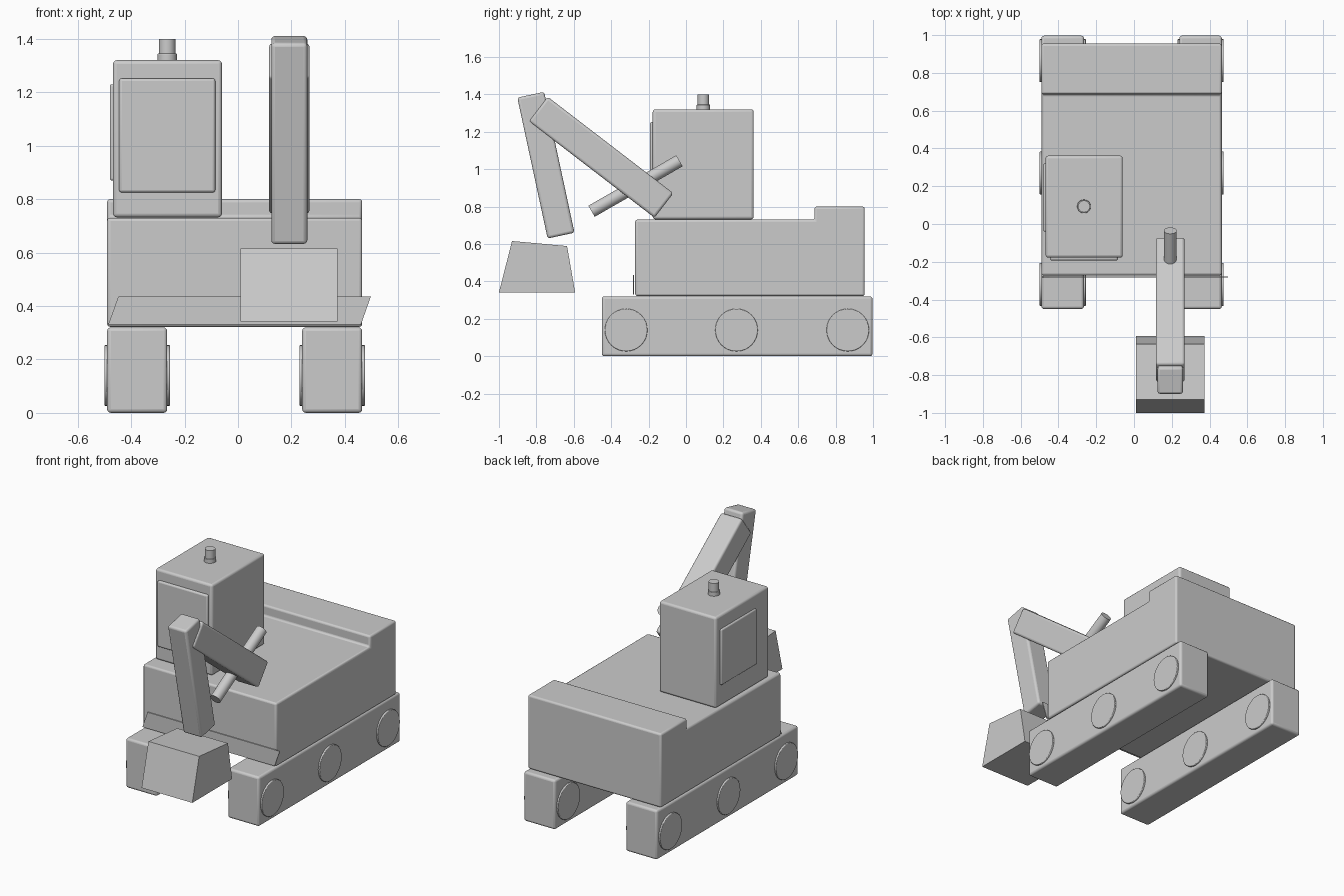
import bpy, math
from mathutils import Vector, Matrix

if "Cube" in bpy.data.objects:
    bpy.data.objects.remove(bpy.data.objects["Cube"])


def finish(ob, bevel=0.0):
    # Rounded edges, smooth only where angles are small
    if bevel:
        m = ob.modifiers.new("bevel", 'BEVEL')
        m.width = bevel
        m.segments = 3
        m.limit_method = 'ANGLE'
    bpy.ops.object.select_all(action='DESELECT')
    ob.select_set(True)
    bpy.context.view_layer.objects.active = ob
    bpy.ops.object.shade_smooth_by_angle(angle=math.radians(35))
    return ob


def box(name, lo, hi, bevel=0.012):
    lo, hi = Vector(lo), Vector(hi)
    bpy.ops.mesh.primitive_cube_add(size=1, location=(lo + hi) / 2)
    ob = bpy.context.object
    ob.name = name
    ob.data.transform(Matrix.Diagonal((*(hi - lo), 1)))
    return finish(ob, bevel)


def beam(name, a, b, width, thick, bevel=0.012):
    # Box running from a to b in the side plane
    a, b = Vector(a), Vector(b)
    d = b - a
    bpy.ops.mesh.primitive_cube_add(size=1, location=(a + b) / 2)
    ob = bpy.context.object
    ob.name = name
    ob.data.transform(Matrix.Diagonal((width, d.length, thick, 1)))
    ob.rotation_euler.x = math.atan2(d.z, d.y)
    return finish(ob, bevel)


def rod(name, a, b, r, r2=None, bevel=0.0, sides=32):
    a, b = Vector(a), Vector(b)
    d = b - a
    bpy.ops.mesh.primitive_cone_add(vertices=sides, radius1=r, radius2=r if r2 is None else r2,
                                    depth=d.length, location=(a + b) / 2,
                                    rotation=d.to_track_quat('Z', 'Y').to_euler())
    ob = bpy.context.object
    ob.name = name
    return finish(ob, bevel)


def prism(name, profile, offset, bevel=0.0):
    # Closed profile of 3D points swept along an offset vector
    n = len(profile)
    verts = [Vector(p) for p in profile]
    verts += [v + Vector(offset) for v in verts]
    faces = [list(range(n))[::-1], list(range(n, 2 * n))]
    faces += [[i, (i + 1) % n, n + (i + 1) % n, n + i] for i in range(n)]
    me = bpy.data.meshes.new(name)
    me.from_pydata(verts, [], faces)
    ob = bpy.data.objects.new(name, me)
    bpy.context.collection.objects.link(ob)
    return finish(ob, bevel)


# Tracks with three through-wheels each
for side, x0 in (("left", -0.49), ("right", 0.24)):
    box(f"{side}_track", (x0, -0.45, 0), (x0 + 0.225, 0.997, 0.32), 0.014)
    for i, y in enumerate((-0.32, 0.27, 0.865)):
        rod(f"{side}_wheel_{i + 1}", (x0 - 0.01, y, 0.14), (x0 + 0.235, y, 0.14), 0.114, bevel=0.004)

# Hull with raised counterweight at the back
hull = [(-0.272, 0.322), (0.955, 0.322), (0.955, 0.80), (0.687, 0.80), (0.687, 0.73), (-0.272, 0.73)]
prism("hull", [(-0.49, y, z) for y, z in hull], (0.955, 0, 0), 0.012)

# Sloped-end blade plate on the front
prism("blade", [(-0.486, -0.284, 0.33), (0.46, -0.284, 0.33), (0.497, -0.284, 0.435),
                (-0.448, -0.284, 0.435)], (0, 0.006, 0))

# Cab, windows and beacon
box("cab", (-0.468, -0.178, 0.732), (-0.06, 0.362, 1.32), 0.014)
box("front_window", (-0.445, -0.193, 0.825), (-0.085, -0.15, 1.252), 0.01)
box("side_window", (-0.48, -0.04, 0.87), (-0.44, 0.32, 1.23), 0.008)
rod("beacon_base", (-0.265, 0.093, 1.31), (-0.265, 0.093, 1.345), 0.036, bevel=0.003)
rod("beacon", (-0.265, 0.093, 1.34), (-0.265, 0.093, 1.40), 0.031)

# Digging arm
beam("boom", (0.192, -0.79, 1.322), (0.192, -0.118, 0.806), 0.153, 0.165, 0.014)
beam("stick", (0.192, -0.83, 1.398), (0.192, -0.668, 0.645), 0.135, 0.147, 0.014)
rod("hydraulic_cylinder", (0.192, -0.505, 0.775), (0.192, -0.035, 1.045), 0.034)

# Bucket
bucket = [(-1.0, 0.342), (-0.593, 0.342), (-0.636, 0.589), (-0.93, 0.616)]
prism("bucket", [(0.01, y, z) for y, z in bucket], (0.363, 0, 0))

# Make all swept faces point outwards
import bmesh
for ob in bpy.data.objects:
    bm = bmesh.new()
    bm.from_mesh(ob.data)
    bmesh.ops.recalc_face_normals(bm, faces=bm.faces)
    bm.to_mesh(ob.data)
    bm.free()
